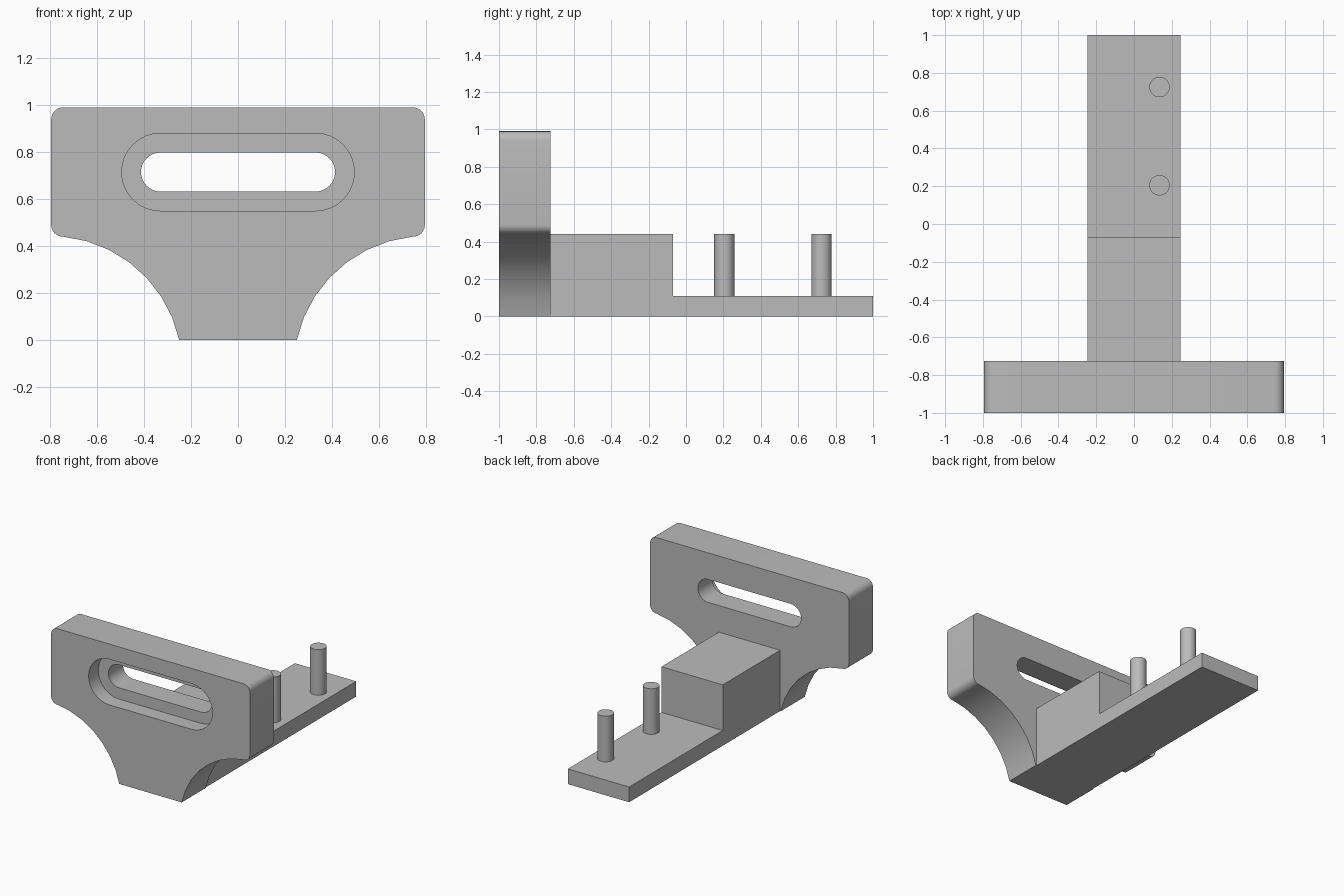
import bpy
import bmesh
from math import cos, sin, radians
from mathutils import Vector

cube = bpy.data.objects.get("Cube")
if cube:
    bpy.data.objects.remove(cube, do_unlink=True)

grey = bpy.data.materials.new("plain_grey")
grey.use_nodes = True
colour = (0.5, 0.5, 0.5, 1)
grey.diffuse_color = colour
grey.node_tree.nodes["Principled BSDF"].inputs["Base Color"].default_value = colour


def arc(cx, cz, r, start, end, steps):
    """Points along an arc, angles in degrees."""
    angles = [radians(start + (end - start) * i / steps) for i in range(steps + 1)]
    return [(cx + r * cos(a), cz + r * sin(a)) for a in angles]


def extrude(name, outline, place, depth):
    """Closed outline placed in 3D, then extruded along a depth vector."""
    bm = bmesh.new()
    face = bm.faces.new([bm.verts.new(place(u, v)) for u, v in outline])
    new = bmesh.ops.extrude_face_region(bm, geom=[face])["geom"]
    verts = [g for g in new if isinstance(g, bmesh.types.BMVert)]
    bmesh.ops.translate(bm, verts=verts, vec=Vector(depth))
    bmesh.ops.recalc_face_normals(bm, faces=bm.faces)
    mesh = bpy.data.meshes.new(name)
    bm.to_mesh(mesh)
    bm.free()
    mesh.materials.append(grey)
    obj = bpy.data.objects.new(name, mesh)
    bpy.context.collection.objects.link(obj)
    return obj


def select_only(obj):
    bpy.ops.object.select_all(action='DESELECT')
    obj.select_set(True)
    bpy.context.view_layer.objects.active = obj


def smooth(obj):
    select_only(obj)
    bpy.ops.object.shade_smooth_by_angle(angle=radians(30))


FRONT, PLATE_BACK, BACK = -1.0, -0.725, 1.0
HALF_BAR, BAR_TOP, BLOCK_TOP = 0.245, 0.11, 0.44

# Front plate: scooped lower sides and rounded corners, mirrored in x
right_half = (arc(0.8, -0.12, 0.563, 167.7, 96, 7)
              + arc(0.745, 0.49, 0.05, -86, 0, 6)
              + arc(0.745, 0.94, 0.05, 0, 90, 6))
right_half[0] = (0.25, 0)
outline = right_half + [(-x, z) for x, z in reversed(right_half)]
plate = extrude("front_plate", outline, lambda x, z: (x, FRONT, z),
                (0, PLATE_BACK - FRONT, 0))

# Through slot and the wider recess around it
for name, radius, start, depth in (("slot_cutter", 0.083, -1.1, 0.5),
                                   ("recess_cutter", 0.165, -1.1, 0.21)):
    pill = (arc(0.33, 0.715, radius, -90, 90, 16)
            + arc(-0.33, 0.715, radius, 90, 270, 16))
    cutter = extrude(name, pill, lambda x, z: (x, start, z), (0, depth, 0))
    cutter.hide_render = True
    cut = plate.modifiers.new(name, 'BOOLEAN')
    cut.operation = 'DIFFERENCE'
    cut.solver = 'EXACT'
    cut.object = cutter
    select_only(plate)
    bpy.ops.object.modifier_apply(modifier=cut.name)
    bpy.data.objects.remove(cutter, do_unlink=True)
smooth(plate)

# Raised block and thin bar as one stepped profile
step = [(PLATE_BACK, 0), (BACK, 0), (BACK, BAR_TOP), (-0.07, BAR_TOP),
        (-0.07, BLOCK_TOP), (PLATE_BACK, BLOCK_TOP)]
extrude("stepped_bar", step, lambda y, z: (-HALF_BAR, y, z), (2 * HALF_BAR, 0, 0))

# Two upright pins
for name, y in (("inner_pin", 0.205), ("outer_pin", 0.725)):
    circle = arc(0.135, y, 0.054, 0, 360, 32)[:-1]
    pin = extrude(name, circle, lambda x, v: (x, v, BAR_TOP),
                  (0, 0, BLOCK_TOP - BAR_TOP))
    smooth(pin)
